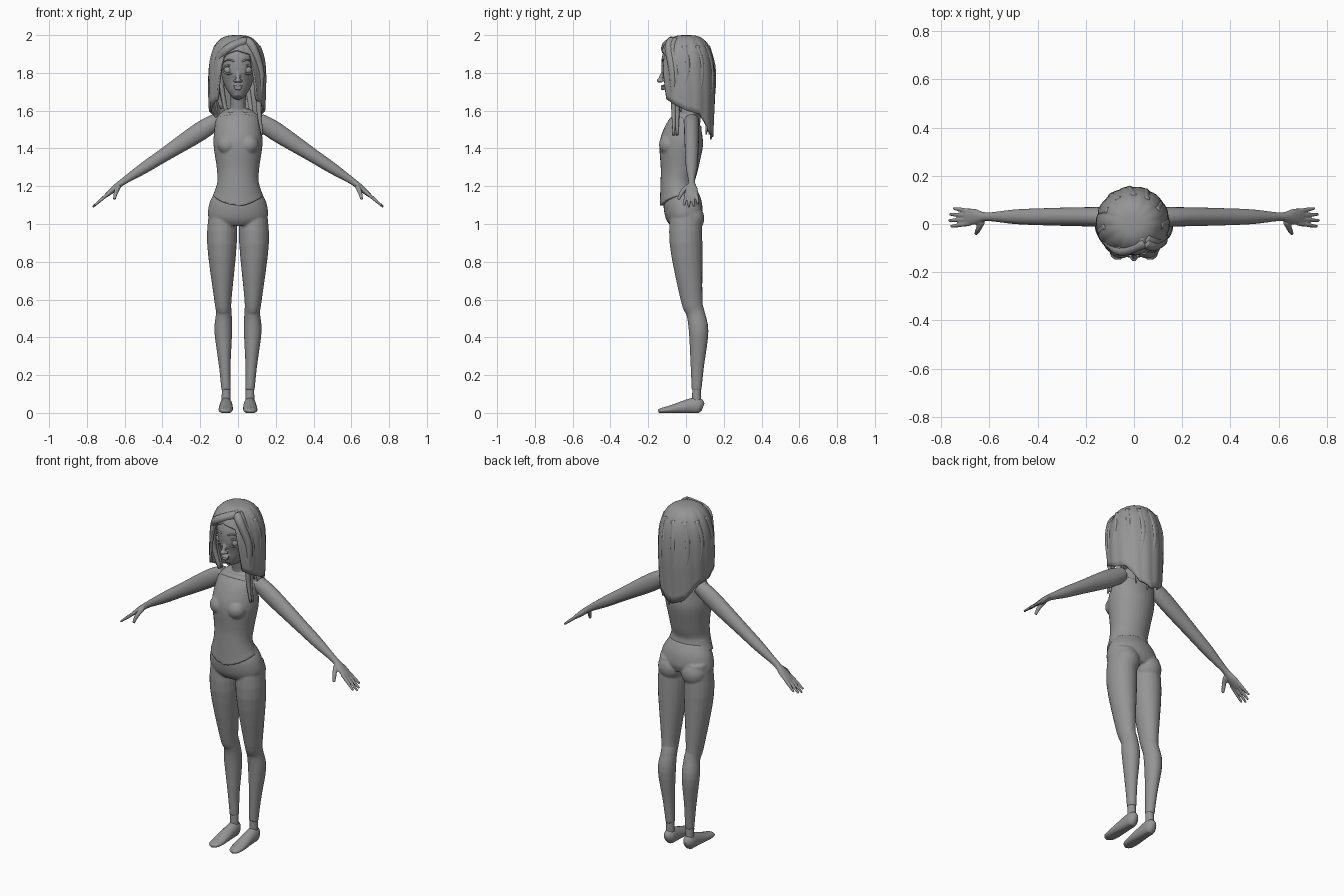
import bpy
import bmesh
from math import sin, cos, pi, radians
from mathutils import Vector, Matrix

if "Cube" in bpy.data.objects:
    bpy.data.objects.remove(bpy.data.objects["Cube"])

GREY = (0.3, 0.3, 0.3, 1)
grey = bpy.data.materials.new("plain grey")
grey.use_nodes = True
grey.diffuse_color = GREY
grey.node_tree.nodes["Principled BSDF"].inputs["Base Color"].default_value = GREY

AXIS_X, AXIS_Y = Vector((1, 0, 0)), Vector((0, 1, 0))
SIDES = (1, -1)


def resample(keys, steps=4):
    """Smooth curve through tuples of any length."""
    keys = [Vector(key) for key in keys]
    last = len(keys) - 1
    result = []
    for i in range(last):
        start, stop = keys[i], keys[i + 1]
        leave = (stop - keys[max(i - 1, 0)]) / 2
        arrive = (keys[min(i + 2, last)] - start) / 2
        for step in range(steps):
            t = step / steps
            blend = t * t * (3 - 2 * t)
            result.append(start * (1 - blend) + stop * blend
                          + leave * (t * (1 - t) ** 2) - arrive * (t * t * (1 - t)))
    return result + [keys[-1]]


def loft(bm, keys, ref=AXIS_Y, side=1, segments=20):
    """Skin rings of (x, y, z, radius along ref, radius across)."""
    rings = resample(keys)
    centres = [Vector((side * ring[0], ring[1], ring[2])) for ring in rings]
    loops = []
    for i, (ring, centre) in enumerate(zip(rings, centres)):
        tangent = (centres[min(i + 1, len(rings) - 1)] - centres[max(i - 1, 0)]).normalized()
        along = (ref - tangent * tangent.dot(ref)).normalized()
        across = along.cross(tangent)
        angles = [2 * pi * k / segments for k in range(segments)]
        loops.append([bm.verts.new(centre + along * ring[3] * cos(angle) + across * ring[4] * sin(angle))
                      for angle in angles])
    faces = [bm.faces.new(loops[0]), bm.faces.new(loops[-1])]
    for low, high in zip(loops, loops[1:]):
        for k in range(segments):
            m = (k + 1) % segments
            faces.append(bm.faces.new((low[k], low[m], high[m], high[k])))
    bmesh.ops.recalc_face_normals(bm, faces=faces)


def trunk(bm, keys):
    """Upright central form from (height, y, depth, width)."""
    loft(bm, [(0, y, z, depth, width) for z, y, depth, width in keys], segments=32)


def tube(bm, points, radius, tip=0.3, side=1, ref=AXIS_Y):
    """Round strand that narrows towards its end."""
    last = len(points) - 1
    sizes = [radius * (1 - (1 - tip) * (i / last) ** 2) for i in range(last + 1)]
    loft(bm, [(*point, size, size) for point, size in zip(points, sizes)], ref, side, 12)


def ball(bm, centre, size):
    matrix = Matrix.Translation(centre) @ Matrix.Diagonal((*size, 1))
    bmesh.ops.create_uvsphere(bm, u_segments=24, v_segments=16, radius=1, matrix=matrix)


def finish(bm, name, voxel=None):
    """Make the object, blending its overlapping forms if a voxel size is given."""
    mesh = bpy.data.meshes.new(name)
    bm.to_mesh(mesh)
    bm.free()
    mesh.materials.append(grey)
    mesh.polygons.foreach_set("use_smooth", [True] * len(mesh.polygons))
    part = bpy.data.objects.new(name, mesh)
    bpy.context.collection.objects.link(part)
    if voxel:
        blend = part.modifiers.new("blend", "REMESH")
        blend.mode, blend.voxel_size, blend.use_smooth_shade = "VOXEL", voxel, True
        soften = part.modifiers.new("soften", "SMOOTH")
        soften.factor, soften.iterations = 0.5, 3
    return part


def arm_height(x):
    """Sloping arm line that bends down a little at the wrist."""
    return 1.62 - 0.65 * x - 0.2 * max(0, x - 0.62)


# Skin: chest, neck, head, arms and hands blended into one surface
skin = bmesh.new()
trunk(skin, [(1.45, -.01, .09, .11), (1.53, 0, .08, .12), (1.58, .02, .06, .1), (1.61, .02, .04, .06)])
trunk(skin, [(1.56, .03, .05, .05), (1.63, .01, .04, .04), (1.74, 0, .05, .05)])
trunk(skin, [(1.67, -.08, .02, .02), (1.7, -.06, .06, .05), (1.76, -.03, .1, .08),
             (1.86, -.01, .12, .1), (1.93, 0, .1, .08), (1.97, 0, .05, .04)])
tube(skin, [(0, -.11, 1.82), (0, -.13, 1.78), (0, -.14, 1.76)], .012, .8, ref=AXIS_X)
ball(skin, (0, -.14, 1.76), (.015, .015, .012))
for lip_height, lip_width in ((1.73, .026), (1.716, .02)):
    ball(skin, (0, -.122, lip_height), (lip_width, .012, .007))
for side in SIDES:
    ball(skin, (side * .014, -.13, 1.757), (.01, .01, .008))
    arm = [(.11, .04, .04), (.2, .04, .05), (.4, .035, .036), (.5, .03, .03), (.61, .018, .018),
           (.66, .033, .016), (.7, .034, .01)]
    loft(skin, [(x, .03, arm_height(x), depth, height) for x, depth, height in arm], side=side)
    for finger, tip_x in enumerate((.75, .765, .77, .76)):
        y = .053 - .017 * finger
        spread = .006 - .004 * finger
        xs = (.68, (.68 + tip_x) / 2, tip_x)
        tube(skin, [(x, y + spread * i, arm_height(x)) for i, x in enumerate(xs)], .01, .6, side)
    tube(skin, [(.63, .01, 1.2), (.645, -.02, 1.17), (.655, -.04, 1.13)], .013, .6, side, AXIS_X)
finish(skin, "body_skin", .0045)

# Tank top with a hem that dips at the middle
tank = bmesh.new()
trunk(tank, [(1.15, -.04, .1, .135), (1.22, -.045, .09, .11), (1.3, -.035, .1, .113),
             (1.42, -.025, .115, .13), (1.5, -.01, .1, .125), (1.55, .01, .08, .12)])
for side in SIDES:
    ball(tank, (side * .055, -.09, 1.42), (.055, .053, .055))
for vert in tank.verts:
    if vert.co.z < 1.2:
        weight = (1.2 - vert.co.z) / .05
        vert.co.z -= weight * .04 * (1 - (vert.co.x / .135) ** 2)
finish(tank, "tank_top", .006)

# Trousers: pelvis, seat and legs blended together
trousers = bmesh.new()
trunk(trousers, [(1.18, -.03, .08, .115), (1.12, -.02, .1, .148), (1.05, -.01, .1, .16), (1.01, 0, .08, .14)])
for side in SIDES:
    ball(trousers, (side * .075, .03, 1.03), (.073, .067, .075))
    loft(trousers, [(.08, 0, 1.09, .08, .07), (.085, 0, .9, .087, .079), (.08, .03, .6, .058, .046),
                    (.075, .05, .53, .049, .042), (.078, .067, .43, .052, .047),
                    (.07, .06, .25, .036, .031), (.063, .056, .12, .026, .025)], side=side)
finish(trousers, "trousers", .006)

# Ankles and soft flat shoes
ankles, shoes = bmesh.new(), bmesh.new()
for side in SIDES:
    loft(ankles, [(.063, .056, .16, .022, .022), (.063, .056, .04, .024, .024)], side=side)
    loft(shoes, [(.063, .09, .03, .014, .02), (.063, .07, .036, .03, .042), (.063, .03, .036, .034, .042),
                 (.065, -.08, .018, .038, .022), (.067, -.13, .012, .03, .014),
                 (.067, -.147, .01, .012, .008)], AXIS_X, side)
for vert in shoes.verts:
    vert.co.z = max(0, vert.co.z)
finish(ankles, "ankles")
finish(shoes, "shoes")

# Eyes, lids and brows
eyes, lids, brows = bmesh.new(), bmesh.new(), bmesh.new()
for side in SIDES:
    ball(eyes, (side * .05, -.092, 1.815), (.025, .026, .023))
    for rise in (.024, -.021):
        arc = [pi * k / 6 for k in range(7)]
        tube(lids, [(.05 + .027 * cos(angle), -.098 - .016 * sin(angle) + .012 * cos(angle),
                     1.815 + rise * sin(angle)) for angle in arc], .005, .8, side)
    tube(brows, [(.02, -.124, 1.86), (.05, -.12, 1.87), (.08, -.09, 1.855)], .005, .4, side)
finish(eyes, "eyes")
finish(lids, "eyelids")
finish(brows, "eyebrows")

# Hair shell: long at the back, cut away around the face
HEM = [(0, 1.92), (30, 1.9), (45, 1.66), (90, 1.6), (120, 1.58), (150, 1.49), (180, 1.46)]


def hem_height(degrees):
    for (start, low), (stop, high) in zip(HEM, HEM[1:]):
        if abs(degrees) <= stop:
            return low + (high - low) * (abs(degrees) - start) / (stop - start)


def hair_point(degrees, z, lift=0):
    """Point on a domed, faintly ridged hair surface."""
    angle = radians(degrees)
    dome = max(0, 1 - (max(0, z - 1.7) / 0.3) ** 3) ** (1 / 3)
    taper = 1 - 0.3 * max(0, 1.7 - z)
    ridge = .004 * abs(sin(7 * angle + 2 * z))
    radius = (.15 + ridge) * dome * taper + lift
    return Vector((radius * sin(angle) - .005, .003 - radius * cos(angle), z))


shell = bmesh.new()
COLUMNS, ROWS = 96, 24
crown = shell.verts.new(hair_point(0, 2))
grid = []
for column in range(COLUMNS):
    degrees = 360 * column / COLUMNS - 180
    drop = 2 - hem_height(degrees)
    grid.append([shell.verts.new(hair_point(degrees, 2 - drop * (row / ROWS) ** 2))
                 for row in range(1, ROWS + 1)])
for left, right in zip(grid, grid[1:] + grid[:1]):
    shell.faces.new((crown, left[0], right[0]))
    for row in range(ROWS - 1):
        shell.faces.new((left[row], left[row + 1], right[row + 1], right[row]))
bmesh.ops.recalc_face_normals(shell, faces=shell.faces[:])
thickness = finish(shell, "hair").modifiers.new("thickness", "SOLIDIFY")
thickness.thickness, thickness.offset = .014, -1

# Swept fringe, face-framing locks and loose strands
locks = bmesh.new()
PARTING = (.045, -.075, 1.97)
SHORT_LOCK = [PARTING, (-.05, -.11, 1.93), (-.1, -.08, 1.87), (-.12, -.06, 1.75), (-.085, -.05, 1.61)]
LONG_LOCK = [PARTING, (.08, -.09, 1.93), (.12, -.07, 1.8), (.11, -.065, 1.62), (.128, -.065, 1.47)]
for path, tip in ((SHORT_LOCK, .4), (LONG_LOCK, .25)):
    for shift in (0, .018):
        tube(locks, [(x, y + shift, z) for x, y, z in path], .024, tip)
for degrees in (-150, -118, -84, 84, 118, 150, 178):
    fall = 1.955 - hem_height(degrees)
    tube(locks, [hair_point(degrees + 8 * sin(step), 1.94 - fall * step / 5, -.012)
                 for step in range(6)], .017, .25)
finish(locks, "hair_locks")
